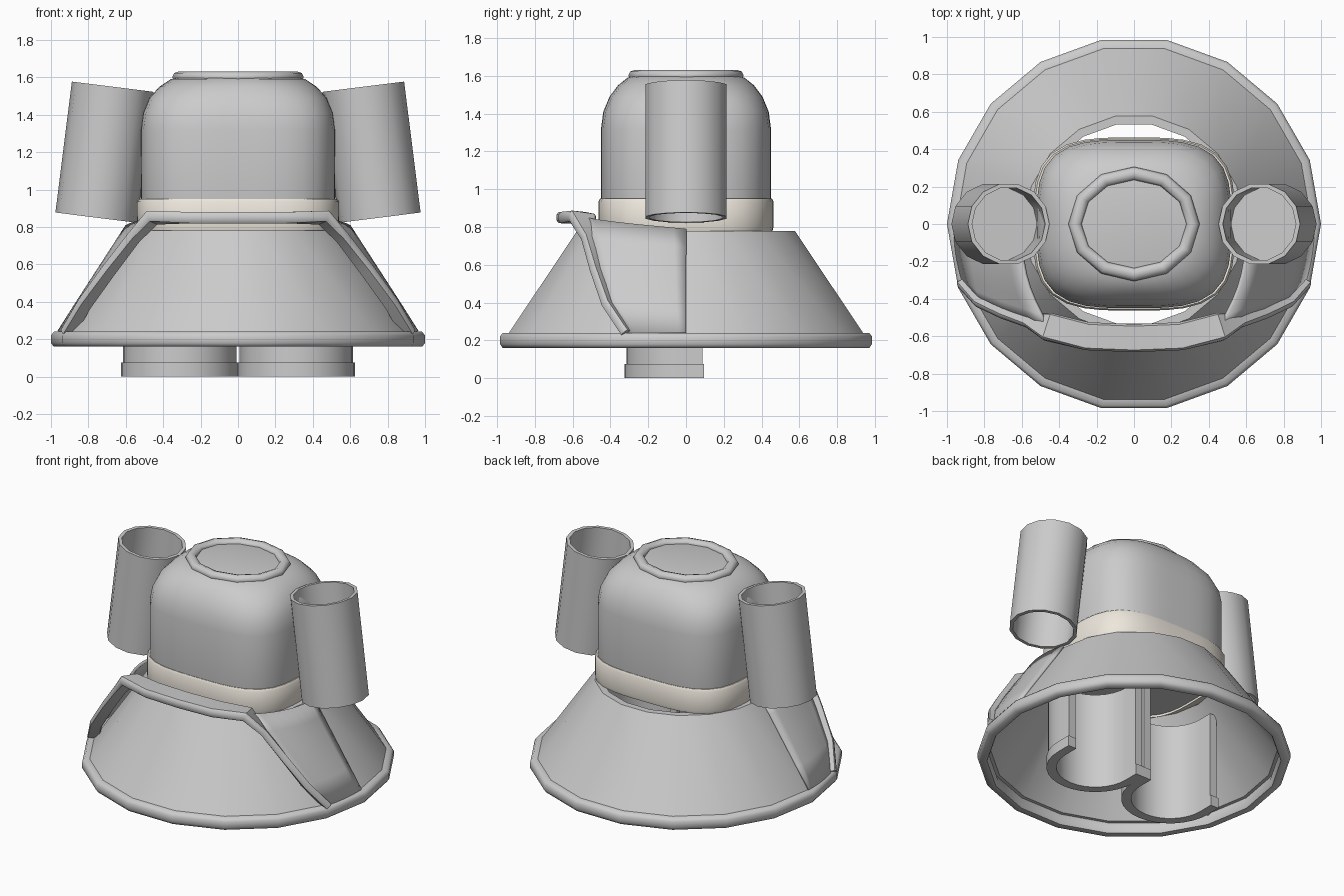
import bpy
from math import sin, cos, pi, radians, atan2, hypot
from mathutils import Vector

if "Cube" in bpy.data.objects:
    bpy.data.objects.remove(bpy.data.objects["Cube"])


def make(name, verts, faces, angle=40, thick=0, offset=-1):
    me = bpy.data.meshes.new(name)
    me.from_pydata([tuple(v) for v in verts], [], faces)
    ob = bpy.data.objects.new(name, me)
    bpy.context.collection.objects.link(ob)
    bpy.ops.object.select_all(action='DESELECT')
    bpy.context.view_layer.objects.active = ob
    ob.select_set(True)
    bpy.ops.object.mode_set(mode='EDIT')
    bpy.ops.mesh.select_all(action='SELECT')
    bpy.ops.mesh.normals_make_consistent(inside=False)
    bpy.ops.object.mode_set(mode='OBJECT')
    bpy.ops.object.shade_smooth_by_angle(angle=radians(angle))
    if thick:
        m = ob.modifiers.new("Thickness", 'SOLIDIFY')
        m.thickness, m.offset = thick, offset
    return ob


def loft(name, rings, wrap=True, loop=False, cap=(), **kw):
    # skin consecutive rings; wrap closes each ring, loop joins last to first
    n, m = len(rings[0]), len(rings)
    verts = [v for r in rings for v in r]
    faces = []
    for i in range(m if loop else m - 1):
        for j in range(n if wrap else n - 1):
            a, b, k = i * n, ((i + 1) % m) * n, (j + 1) % n
            faces.append((a + j, a + k, b + k, b + j))
    for c in cap:
        faces.append(tuple(range(c * n, c * n + n)))
    return make(name, verts, faces, **kw)


def oval(rx, ry, z, n, p=2.0):
    # superellipse ring
    pts = []
    for i in range(n):
        a = 2 * pi * i / n
        c, s = cos(a), sin(a)
        k = (abs(c) ** p + abs(s) ** p) ** (-1 / p)
        pts.append(Vector((rx * c * k, ry * s * k, z)))
    return pts


# torso
prof = [(.50, .43, .80, 3.4), (.52, .45, .95, 3.4), (.52, .45, 1.32, 3.4),
        (.508, .438, 1.41, 3.3), (.475, .405, 1.49, 3.1), (.42, .36, 1.55, 2.8),
        (.36, .31, 1.59, 2.4), (.30, .25, 1.605, 2.1)]
loft("torso", [oval(x, y, z, 40, p) for x, y, z, p in prof], cap=(0, len(prof) - 1))

# neck ring
loft("collar", [oval(.315 + .036 * cos(t), .27 + .036 * sin(pi / 2 - t), 1.602 + .03 * sin(t), 12)
                for t in [i * pi / 4 for i in range(8)]], loop=True, angle=60)

# belt
bprof = [(.535, .458, .78), (.54, .463, .80), (.54, .463, .935), (.53, .455, .95),
         (.50, .43, .945), (.50, .43, .785)]
belt = loft("belt", [oval(x, y, z, 40, 3.4) for x, y, z in bprof], loop=True)
mat = bpy.data.materials.new("cream")
mat.diffuse_color = (.85, .80, .72, 1)
mat.use_nodes = True
mat.node_tree.nodes["Principled BSDF"].inputs["Base Color"].default_value = mat.diffuse_color
belt.data.materials.append(mat)

# skirt and hem
sprof = [(.585, .78), (.955, .235), (.915, .235), (.54, .78)]
loft("skirt", [oval(r, r, z, 18) for r, z in sprof], loop=True)
hprof = [(.985, .16), (1.0, .18), (1.0, .22), (.985, .24), (.94, .24), (.925, .2), (.94, .16)]
loft("skirt_hem", [oval(r, r, z, 18) for r, z in hprof], loop=True, angle=60)

# raised front trim: along the waist, then down both sides
half = [(0, -.61, .85), (.25, -.60, .85), (.46, -.55, .85), (.56, -.515, .74),
        (.69, -.47, .57), (.82, -.41, .39), (.91, -.31, .235)]
path = [Vector((-x, y, z)) for x, y, z in half[:0:-1]] + [Vector(p) for p in half]
rings = []
for i, p in enumerate(path):
    t = (path[min(i + 1, len(path) - 1)] - path[max(i - 1, 0)]).normalized()
    out = Vector((p.x, p.y, 0)).normalized()
    out = (out - t * out.dot(t)).normalized()
    up = t.cross(out)
    w = .075 if p.z > .8 else .04
    h = .03 if p.z > .8 else .022
    rings.append([p + out * w * a + up * h * b for a, b in
                  [(1, .5), (.85, 1), (-.85, 1), (-1, .5), (-1, -.5), (-.85, -1), (.85, -1), (1, -.5)]])
loft("front_trim", rings, cap=(0, len(rings) - 1))

# side panels blending from the trim back into the skirt
for side, sgn in (("right", 1), ("left", -1)):
    rows = []
    for x, y, z in half[2:]:
        r0, a0 = hypot(x, y), atan2(y, x)
        z1 = .785 - (.85 - z) / .615 * .545
        r1 = .59 + (.78 - z1) / .545 * .37
        row = []
        for k in range(9):
            s = k / 8
            f = s ** .75
            r, a, zz = r0 + (r1 - r0) * f, a0 * (1 - s), z + (z1 - z) * f
            row.append(Vector((sgn * r * cos(a), r * sin(a), zz)))
        rows.append(row)
    loft("side_panel_" + side, rows, wrap=False, thick=.02, offset=0)

# sleeves: open tubes closed halfway inside
for side, sgn in (("right", 1), ("left", -1)):
    top, bot = Vector((sgn * .67, 0, 1.55)), Vector((sgn * .758, 0, .85))
    q = Vector((0, 0, 1)).rotation_difference(top - bot)

    def ring(f, r):
        c = bot.lerp(top, f)
        return [c + q @ v for v in oval(r, r, 0, 14)]
    loft("sleeve_" + side, [ring(0, .22), ring(1, .22), ring(1, .197), ring(0, .197)], loop=True)
    loft("sleeve_inner_" + side, [ring(.49, .2), ring(.51, .2)], cap=(0, 1))

# boots: curved front shells, open at the back, with a sole lip
for side, sgn in (("right", 1), ("left", -1)):
    for part, ro, ri, z0, z1, yb in (("boot", .303, .25, .05, .68, .10),
                                     ("boot_sole", .313, .25, 0, .075, .107)):
        cols = []
        for i in range(17):
            a = pi + pi * i / 16
            c, s = cos(a), sin(a)
            cols.append([(ro * c, ro * s), (ri * c, ri * s)])
        cols = [[(-ro, yb), (-ri, yb)]] + cols + [[(ro, yb), (ri, yb)]]
        cols = [[Vector((sgn * .312 + x, y - .012, z)) for (x, y), z in
                 ((o, z0), (o, z1), (n, z1), (n, z0))] for o, n in cols]
        loft(part + "_" + side, cols, cap=(0, len(cols) - 1))
